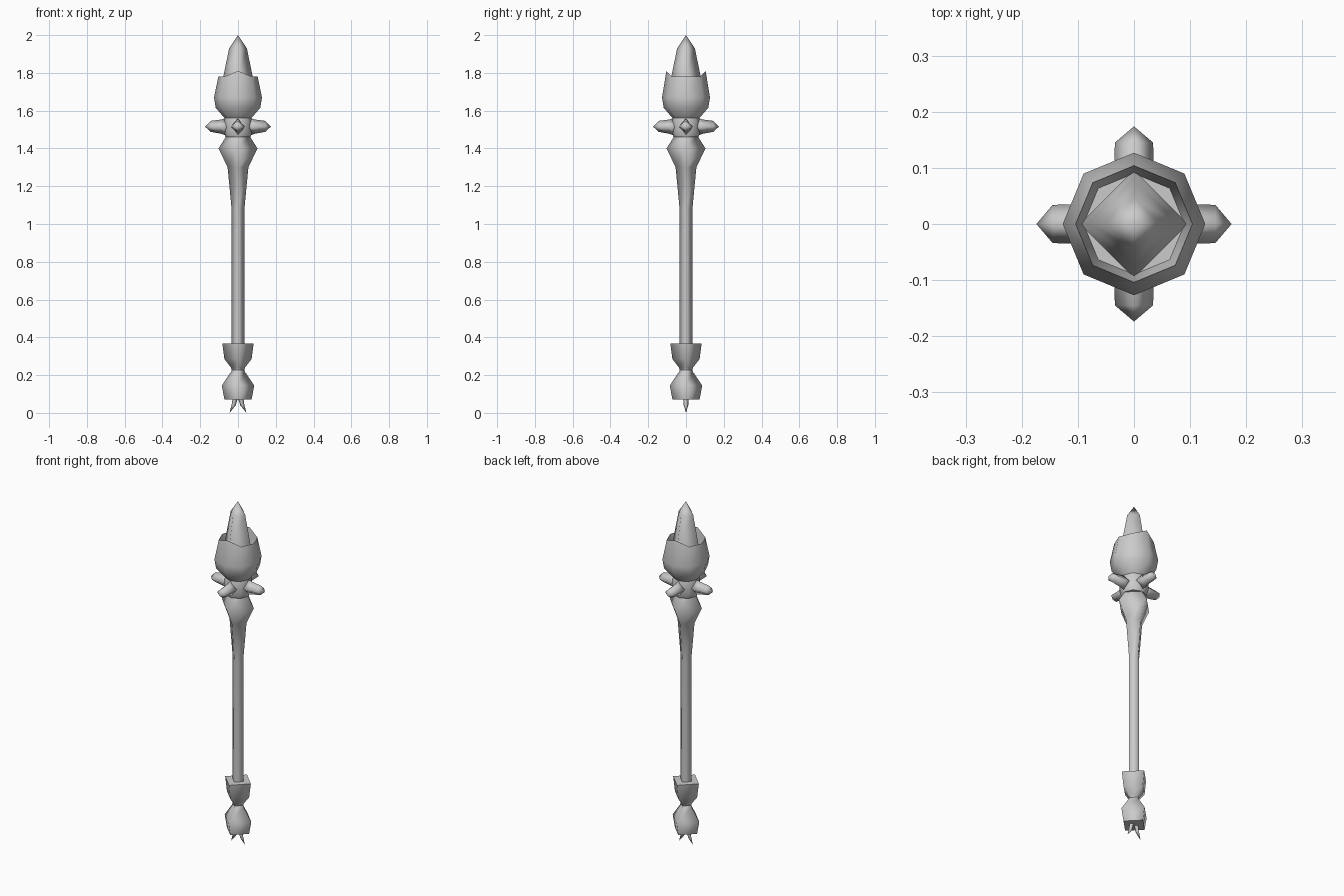
import bpy
import bmesh
from math import cos, sin, pi
from mathutils import Matrix, Vector

old = bpy.data.objects.get("Cube")
if old:
    bpy.data.objects.remove(old)

grey = bpy.data.materials.new("plain grey")
grey.use_nodes = True
grey.diffuse_color = (0.6, 0.6, 0.6, 1)
grey.node_tree.nodes["Principled BSDF"].inputs["Base Color"].default_value = (0.6, 0.6, 0.6, 1)


def finish(name, bm):
    """Smooth sides, crisp flat caps."""
    bmesh.ops.recalc_face_normals(bm, faces=bm.faces)
    for f in bm.faces:
        f.smooth = True
    for f in bm.faces:
        if abs(f.normal.z) > 0.99:
            f.smooth = False
            for e in f.edges:
                e.smooth = False
    mesh = bpy.data.meshes.new(name)
    bm.to_mesh(mesh)
    bm.free()
    mesh.materials.append(grey)
    obj = bpy.data.objects.new(name, mesh)
    bpy.context.collection.objects.link(obj)
    return obj


def loft(bm, rings, cap=True):
    """Skin a list of point rings; a ring of one point is a tip."""
    loops = [[bm.verts.new(p) for p in ring] for ring in rings]
    for a, b in zip(loops, loops[1:]):
        n = max(len(a), len(b))
        for i in range(n):
            j = (i + 1) % n
            if len(b) == 1:
                bm.faces.new((a[i], a[j], b[0]))
            else:
                bm.faces.new((a[i], a[j], b[j], b[i]))
    if cap:
        for loop in (loops[0], loops[-1]):
            if len(loop) > 2:
                bm.faces.new(loop)


def turned(name, sides, profile, peak_from=None):
    """Part turned round z, corners on the axes; profile is (radius, z)."""
    bm = bmesh.new()
    rings = []
    for r, z in profile:
        if r == 0:
            rings.append([Vector((0, 0, z))])
            continue
        rings.append([Vector((r * cos(2 * pi * i / sides), r * sin(2 * pi * i / sides), z))
                      for i in range(sides)])
    loft(bm, rings)
    # raise the front and back corners of the rim
    if peak_from:
        for v in bm.verts:
            if v.co.z > peak_from and abs(v.co.x) < 0.001:
                v.co.z += 0.03
    obj = finish(name, bm)
    if peak_from:
        for e in obj.data.edges:
            if all(obj.data.vertices[i].co.z > peak_from for i in e.vertices):
                e.use_edge_sharp = True
    return obj


# Square shaft swelling into the head
turned("shaft", 4, [(0.034, 0.3), (0.034, 1.08), (0.055, 1.3), (0.103, 1.4),
                    (0.062, 1.465), (0.062, 1.5)])

# Pommel, two square flared pieces joined at a narrow waist
turned("pommel_collar", 4, [(0.033, 0.225), (0.037, 0.24), (0.072, 0.285), (0.083, 0.368)])
turned("pommel_bulb", 4, [(0.072, 0.072), (0.086, 0.145), (0.035, 0.22), (0.033, 0.235)])

# Eight-sided hub and cup, the cup hollow at the top
turned("hub", 8, [(0.066, 1.46), (0.075, 1.485), (0.075, 1.545), (0.066, 1.575)])
turned("cup", 8, [(0.07, 1.56), (0.118, 1.615), (0.127, 1.67), (0.104, 1.78), (0.09, 1.68)], 1.77)

# Pointed crystal in the cup
turned("crystal", 4, [(0.098, 1.67), (0.078, 1.78), (0.047, 1.93), (0, 2.0)])

# Four blunt spikes round the hub
for k, side in enumerate(("left", "back", "right", "front")):
    bm = bmesh.new()
    rings = []
    for x, w, low, high in ((0.05, 0.036, 1.465, 1.565), (0.09, 0.036, 1.478, 1.553),
                            (0.145, 0.034, 1.488, 1.546)):
        rings.append([Vector((x, -w, 1.515)), Vector((x, 0, low)),
                      Vector((x, w, 1.515)), Vector((x, 0, high))])
    rings.append([Vector((0.174, 0, 1.515))])
    loft(bm, rings)
    bm.transform(Matrix.Rotation(k * pi / 2, 4, "Z"))
    finish(side + "_spike", bm)

# Two splayed prongs under the pommel
for s, side in ((1, "left"), (-1, "right")):
    bm = bmesh.new()
    base = [Vector((s * x, y, 0.08)) for x, y in ((0, 0), (0.014, -0.015), (0.028, 0), (0.014, 0.015))]
    loft(bm, [base, [p * 0.8 + Vector((s * 0.012, 0, -0.024)) for p in base],
              [Vector((s * 0.045, 0, 0))]])
    finish(side + "_prong", bm)
